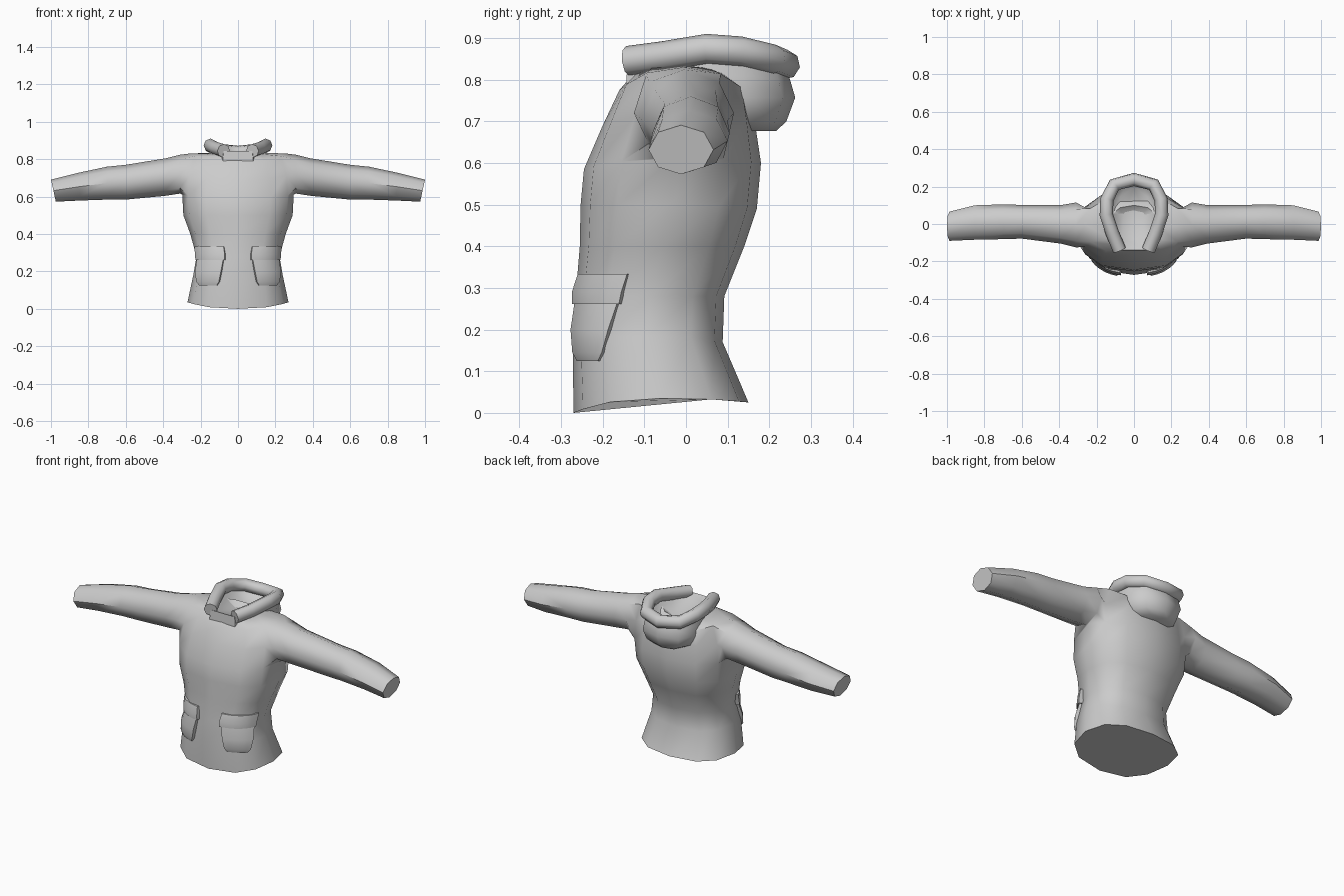
import bpy, bmesh, math
from mathutils import Vector

if "Cube" in bpy.data.objects:
    bpy.data.objects.remove(bpy.data.objects["Cube"], do_unlink=True)

cloth = bpy.data.materials.new("grey_cloth")
cloth.use_nodes = True
cloth.diffuse_color = (0.6, 0.6, 0.6, 1)
cloth.node_tree.nodes["Principled BSDF"].inputs["Base Color"].default_value = (0.6, 0.6, 0.6, 1)


def finish(obj, angle=50):
    bpy.ops.object.select_all(action='DESELECT')
    obj.select_set(True)
    bpy.context.view_layer.objects.active = obj
    bpy.ops.object.shade_smooth_by_angle(angle=math.radians(angle))


def make_object(name, bm, angle=50):
    bmesh.ops.recalc_face_normals(bm, faces=bm.faces)
    mesh = bpy.data.meshes.new(name)
    bm.to_mesh(mesh)
    bm.free()
    mesh.materials.append(cloth)
    obj = bpy.data.objects.new(name, mesh)
    bpy.context.collection.objects.link(obj)
    finish(obj, angle)
    return obj


def bridge(bm, a, b):
    n = len(a)
    return [bm.faces.new((a[i], a[(i + 1) % n], b[(i + 1) % n], b[i])) for i in range(n)]


def spow(v, p=0.8):
    return math.copysign(abs(v) ** p, v)


# Torso rings: half width, front y, back y, then z at front, side and back
TORSO = [
    (.27, -.27, .15, 0, .035, .025),
    (.238, -.272, .088, .17, .185, .17),
    (.222, -.265, .092, .28, .28, .28),
    (.255, -.255, .14, .4, .4, .4),
    (.292, -.253, .17, .5, .5, .49),
    (.298, -.245, .18, .585, .61, .6),
    (.29, -.2, .165, .69, .72, .7),
    (.26, -.16, .15, .775, .83, .765),
    (.13, -.13, .1, .81, .835, .81),
    (.07, -.08, .06, .78, .78, .78),
]


def ring_point(ring, a):
    hx, yf, yb, zf, zs, zb = ring
    c, s = math.cos(a), math.sin(a)
    y = (yf + yb) / 2 + (yb - yf) / 2 * spow(s)
    z = zs * c * c + (zb if s > 0 else zf) * s * s
    return Vector((hx * spow(c), y, z))


# Sleeve rings: x, centre y, centre z, half depth, half height, slant
SLEEVE = [
    (.31, -.005, .72, .12, .104, 0),
    (.39, -.002, .704, .103, .1, 0),
    (.6, .012, .677, .09, .093, 0),
    (.7, .012, .672, .093, .088, 0),
    (.85, .008, .653, .092, .074, .005),
    (.987, -.012, .632, .078, .059, .013),
]

# Jacket body and sleeves as one continuous skin
SIDES = 12
bm = bmesh.new()
rings = [[bm.verts.new(ring_point(r, math.tau * i / SIDES)) for i in range(SIDES)] for r in TORSO]
bm.faces.new(rings[0])
bm.faces.new(rings[-1])
for low, high in zip(rings, rings[1:]):
    bridge(bm, low, high)
for side, (back, mid, front) in ((1, (1, 0, -1)), (-1, (5, 6, 7))):
    r0, r1, r2 = rings[5:8]
    bm.verts.remove(r1[mid])
    loop = [r1[back], r2[back], r2[mid], r2[front], r1[front], r0[front], r0[mid], r0[back]]
    for x, yc, zc, hy, hz, slant in SLEEVE:
        new = []
        for k in range(8):
            a = math.tau * k / 8
            c, s = math.cos(a), math.sin(a)
            new.append(bm.verts.new((side * (x + slant * s), yc + hy * c, zc + hz * s)))
        bridge(bm, loop, new)
        loop = new
    bm.faces.new(loop)
make_object("jacket_body", bm)


# Pockets wrap around the torso surface
def wrapped(angle, z, offset):
    for low, high in zip(TORSO, TORSO[1:]):
        p, q = ring_point(low, angle), ring_point(high, angle)
        if p.z <= z <= q.z:
            pos = p.lerp(q, (z - p.z) / (q.z - p.z))
            out = Vector((math.cos(angle), math.sin(angle), 0))
            return pos + out * offset


def patch(name, rows, side, cols=6):
    # rows: z, inner angle, outer angle, thickness above the cloth
    rows = [(*rows[0][:3], -.02)] + rows + [(*rows[-1][:3], -.02)]
    bm = bmesh.new()
    grid = []
    for z, a0, a1, off in rows:
        line = []
        for j in range(-1, cols + 2):
            t = min(max(j / cols, 0), 1)
            edge = j < 0 or j > cols
            p = wrapped(math.radians(a0 + (a1 - a0) * t), z, -.02 if edge else off)
            line.append(bm.verts.new((side * p.x, p.y, p.z)))
        grid.append(line)
    for u, v in zip(grid, grid[1:]):
        for j in range(len(u) - 1):
            bm.faces.new((u[j], u[j + 1], v[j + 1], v[j]))
    bmesh.ops.remove_doubles(bm, verts=bm.verts, dist=.0005)
    make_object(name, bm, 40)


for side, label in ((1, "left"), (-1, "right")):
    patch(label + "_pocket", [(.125, -68, -38, .002), (.145, -71, -32, .01),
                              (.2, -73, -25, .014), (.275, -75, -19, .006)], side)
    patch(label + "_pocket_flap", [(.262, -77, -18, .012), (.29, -77, -17, .014),
                                   (.333, -76, -16, .004)], side)

# Hood rim: a padded roll open at the front
HALF = [(.077, -.14, .845), (.115, -.05, .857), (.148, .05, .874),
        (.145, .13, .868), (.105, .21, .848)]
path = HALF + [(0, .238, .836)] + [(-x, y, z) for x, y, z in reversed(HALF)]
curve = bpy.data.curves.new("hood_rim", 'CURVE')
curve.dimensions = '3D'
curve.bevel_depth = .036
curve.bevel_resolution = 2
curve.use_fill_caps = True
spline = curve.splines.new('POLY')
spline.points.add(len(path) - 1)
for point, co in zip(spline.points, path):
    point.co = (*co, 1)
curve.materials.append(cloth)
rim = bpy.data.objects.new("hood_rim", curve)
bpy.context.collection.objects.link(rim)
bpy.ops.object.select_all(action='DESELECT')
rim.select_set(True)
bpy.context.view_layer.objects.active = rim
bpy.ops.object.convert(target='MESH')
finish(bpy.context.view_layer.objects.active)

# Hood bag: hanging bowl, from the inner floor over the rim to the bottom
# levels: scale, y shift, height, share of the rim height kept
LEVELS = [(.5, .05, .79, 0), (.8, .02, .82, .3), (1, 0, .84, 1),
          (1.04, .005, .8, .3), (1.08, .01, .757, 0), (.95, .012, .7, 0), (.6, .05, .677, 0)]
bm = bmesh.new()
loops = []
for scale, shift, height, keep in LEVELS:
    loops.append([bm.verts.new((x * scale, .06 + (y - .06) * scale + shift,
                                height + (z - .84) * keep)) for x, y, z in path])
for a, b in zip(loops, loops[1:]):
    bridge(bm, a, b)
bm.faces.new(loops[0])
bm.faces.new(loops[-1])
make_object("hood_bag", bm, 60)
